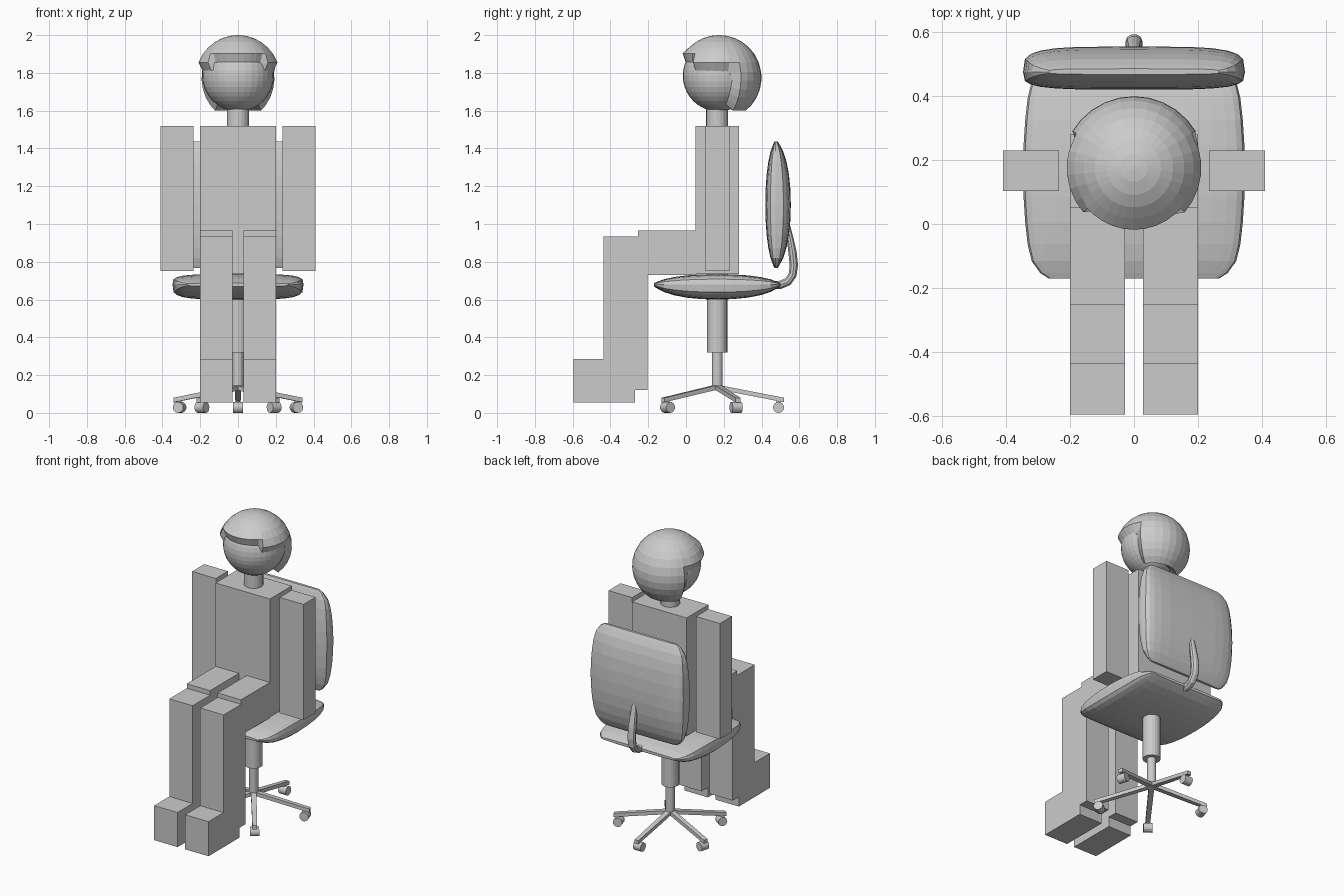
import bpy, bmesh, math
from mathutils import Matrix, Vector

if "Cube" in bpy.data.objects:
    bpy.data.objects.remove(bpy.data.objects["Cube"])

grey = bpy.data.materials.new("plain grey")
grey.diffuse_color = (0.6, 0.6, 0.6, 1)
grey.use_nodes = True
grey.node_tree.nodes["Principled BSDF"].inputs["Base Color"].default_value = grey.diffuse_color
CY = 0.165  # y of the chair column and body axis


def finish(bm, name):
    bmesh.ops.recalc_face_normals(bm, faces=bm.faces[:])
    me = bpy.data.meshes.new(name)
    bm.to_mesh(me)
    bm.free()
    me.materials.append(grey)
    ob = bpy.data.objects.new(name, me)
    bpy.context.collection.objects.link(ob)
    return ob


def box(name, lo, hi):
    bm = bmesh.new()
    lo, hi = Vector(lo), Vector(hi)
    bmesh.ops.create_cube(bm, size=1)
    for v in bm.verts:
        v.co = (lo + hi) / 2 + v.co * (hi - lo)
    return finish(bm, name)


def cylinder(name, centre, r, length, sides=20, rot=Matrix()):
    bm = bmesh.new()
    bmesh.ops.create_cone(bm, cap_ends=True, segments=sides, radius1=r, radius2=r,
                          depth=length, matrix=Matrix.Translation(centre) @ rot)
    return finish(bm, name)


def loft(name, rings, matrix=Matrix()):
    """Skin a list of closed rings and cap both ends."""
    bm = bmesh.new()
    vs = [[bm.verts.new(matrix @ Vector(p)) for p in ring] for ring in rings]
    n = len(rings[0])
    for a, b in zip(vs, vs[1:]):
        for i in range(n):
            j = (i + 1) % n
            bm.faces.new((a[i], a[j], b[j], b[i]))
    bm.faces.new(vs[0])
    bm.faces.new(vs[-1])
    return finish(bm, name)


# Body: torso, neck, arms and legs
box("torso", (-0.2, 0.05, 0.735), (0.2, 0.28, 1.52))
cylinder("neck", (0, CY, 1.565), 0.058, 0.11)
for side, s in (("left", -1), ("right", 1)):
    def limb(part, x0, x1, y0, y1, z0, z1):
        box(side + "_" + part, (min(s * x0, s * x1), y0, z0), (max(s * x0, s * x1), y1, z1))
    limb("arm", 0.235, 0.41, 0.103, 0.23, 0.75, 1.52)
    limb("thigh", 0.028, 0.2, -0.253, 0.052, 0.73, 0.965)
    limb("shin", 0.028, 0.2, -0.437, -0.205, 0.12, 0.935)
    limb("foot", 0.028, 0.2, -0.595, -0.27, 0.055, 0.285)

# Head
bm = bmesh.new()
bmesh.ops.create_uvsphere(bm, u_segments=32, v_segments=20, radius=0.189,
                          matrix=Matrix.Translation((0, 0.172, 1.785)))
finish(bm, "head")

# Hair: a ball that is thick over the hair and sinks into the head at the face
half = [0, 10.5, 21, 31.5, 42, 49, 60, 72, 84, 96, 105, 121, 132, 144, 156, 168]
azimuths = half + [180] + [360 - a for a in reversed(half[1:])]
polar = [2, 11, 22, 33, 44.5, 56.3, 69.2, 82.4, 94, 106, 118, 130, 141, 146]
rings = []
for th in polar:
    ring = []
    for az in azimuths:
        d = min(az, 360 - az)              # angle away from the front
        limit = 57 if d < 45 else 70 if d < 110 else 142
        r = 0.225 if th < limit else 0.183 if th < 83 else 0.17
        if r == 0.225 and 50 < th < 60 and d < 60:
            r = 0.232                      # fringe stands out a little
        t, a = math.radians(th), math.radians(az)
        ring.append((r * math.sin(t) * math.sin(a),
                     0.175 - r * math.sin(t) * math.cos(a), 1.775 + r * math.cos(t)))
    rings.append(ring)
loft("hair", rings)


# Seat and backrest: the same lens-shaped cushion
def cushion(name, matrix):
    rings = []
    for u in (-1, -0.95, -0.84, -0.68, -0.48, -0.24, 0, 0.24, 0.48, 0.68, 0.84, 0.95, 1):
        k = abs(u)
        w = 0.347 - 0.03 * k ** 2 - 0.05 * k ** 12
        f = max(0.13, (1 - k ** 2.2) ** 0.6)
        ring = []
        for i in range(24):
            a = math.tau * i / 24
            c, s = math.cos(a), math.sin(a)
            x = math.copysign(abs(c) ** 0.5, c) * w
            z = math.copysign(abs(s) ** 0.5, s) * f * (0.055 if s > 0 else 0.08)
            ring.append((x, u * 0.335, z))
        rings.append(ring)
    loft(name, rings, matrix)


cushion("seat", Matrix.Translation((0, CY, 0.68)))
cushion("backrest", Matrix.Translation((0, 0.475, 1.102)) @ Matrix.Rotation(math.pi / 2, 4, 'X'))

# Bent bar from seat to backrest
path = [(0.44, 0.675), (0.50, 0.678), (0.54, 0.695), (0.564, 0.73), (0.571, 0.78),
        (0.564, 0.85), (0.552, 0.92), (0.54, 0.98), (0.53, 1.02)]
rings = []
for i, p in enumerate(path):
    q0, q1 = path[max(i - 1, 0)], path[min(i + 1, len(path) - 1)]
    t = Vector((q1[0] - q0[0], q1[1] - q0[1])).normalized()
    r = 0.023 if i < 6 else 0.023 - 0.004 * (i - 5)
    rings.append([(1.15 * r * math.cos(a), p[0] - t.y * r * math.sin(a), p[1] + t.x * r * math.sin(a))
                  for a in (math.tau * k / 10 for k in range(10))])
loft("back_bar", rings)

# Column
cylinder("column_sleeve", (0, CY, 0.475), 0.054, 0.31)
cylinder("column_rod", (0, CY, 0.23), 0.028, 0.2)

# Five-legged base with casters
for k in range(5):
    m = Matrix.Translation((0, CY, 0)) @ Matrix.Rotation(math.tau * k / 5, 4, 'Z')
    spoke = [[(x, y, z + dz) for x, dz in ((-w, 0), (w, 0), (w, 0.024), (-w, 0.024))]
             for y, z, w in ((0, 0.125, 0.017), (0.355, 0.056, 0.014))]
    loft("base_leg_%d" % (k + 1), spoke, m)
    turn = m.to_3x3().to_4x4()
    cylinder("caster_stem_%d" % (k + 1), m @ Vector((0, 0.325, 0.052)), 0.01, 0.03, 8)
    cylinder("caster_%d" % (k + 1), m @ Vector((0, 0.325, 0.029)), 0.029, 0.055, 16,
             turn @ Matrix.Rotation(math.pi / 2, 4, 'Y'))
